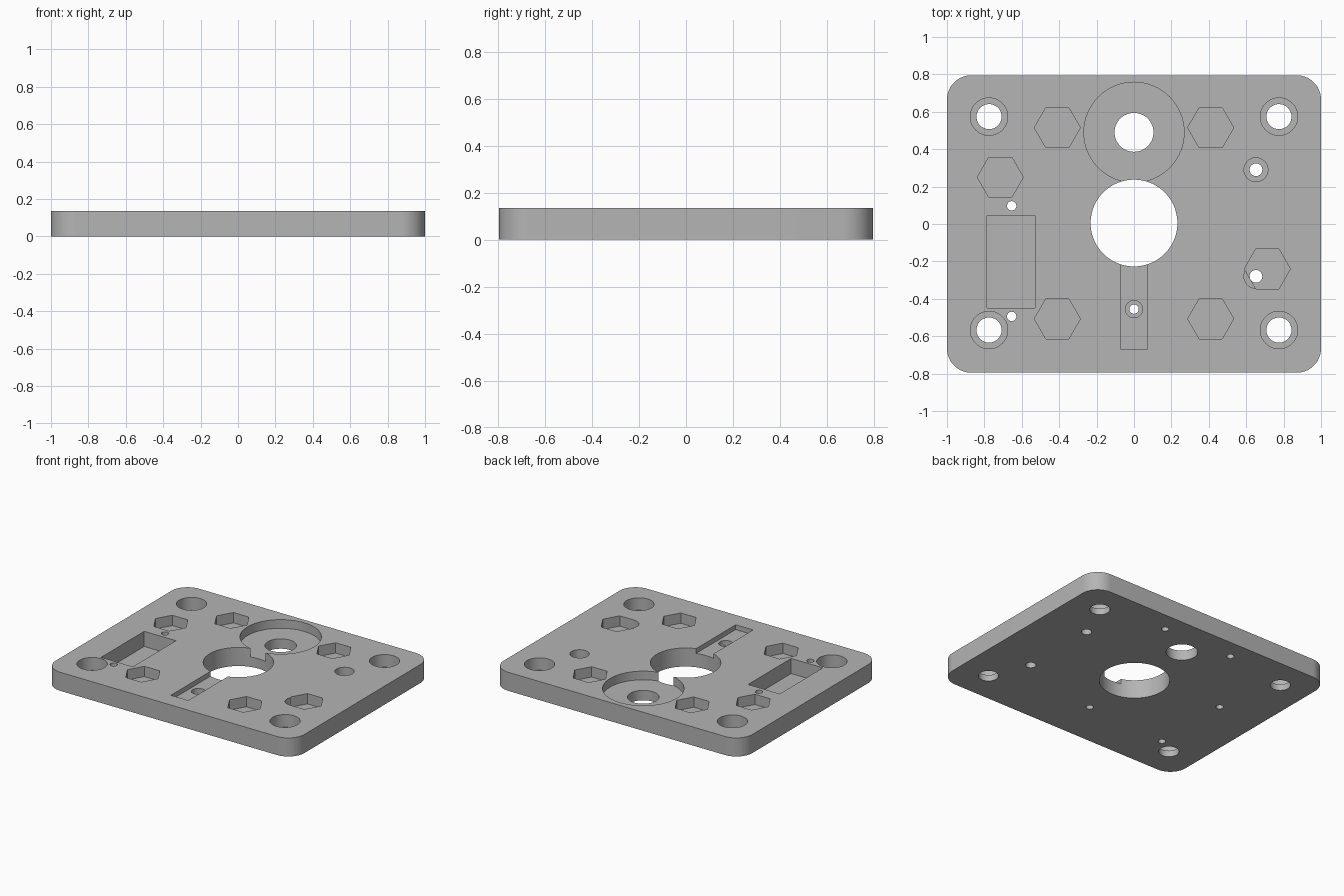
import bpy, bmesh, math
from mathutils import Matrix, Vector

cube = bpy.data.objects.get("Cube")
if cube:
    bpy.data.objects.remove(cube, do_unlink=True)

THICK = 0.135
HALF_X, HALF_Y, CORNER = 1.0, 0.795, 0.13

grey = bpy.data.materials.new("plain_grey")
grey.use_nodes = True
COLOUR = (0.46, 0.46, 0.46, 1)
grey.diffuse_color = COLOUR
grey.node_tree.nodes["Principled BSDF"].inputs["Base Color"].default_value = COLOUR


def make_object(name, bm):
    bmesh.ops.recalc_face_normals(bm, faces=bm.faces[:])
    mesh = bpy.data.meshes.new(name)
    bm.to_mesh(mesh)
    bm.free()
    mesh.materials.append(grey)
    obj = bpy.data.objects.new(name, mesh)
    bpy.context.collection.objects.link(obj)
    return obj


# Plate with rounded corners, extruded from its outline
bm = bmesh.new()
outline = []
for corner, (sx, sy) in enumerate([(1, 1), (-1, 1), (-1, -1), (1, -1)]):
    for step in range(17):
        a = math.pi / 2 * (corner + step / 16)
        outline.append(bm.verts.new((sx * (HALF_X - CORNER) + CORNER * math.cos(a),
                                     sy * (HALF_Y - CORNER) + CORNER * math.sin(a), 0)))
base = bm.faces.new(outline)
top = bmesh.ops.extrude_face_region(bm, geom=[base])["geom"]
bmesh.ops.translate(bm, vec=(0, 0, THICK),
                    verts=[v for v in top if isinstance(v, bmesh.types.BMVert)])
plate = make_object("mounting_plate", bm)


def cut(bm):
    """Subtract a solid from the plate and discard the cutter."""
    cutter = make_object("cutter", bm)
    cutter.hide_render = True
    mod = plate.modifiers.new("cut", "BOOLEAN")
    mod.operation, mod.solver, mod.object = "DIFFERENCE", "EXACT", cutter
    bpy.context.view_layer.objects.active = plate
    bpy.ops.object.modifier_apply(modifier=mod.name)
    bpy.data.objects.remove(cutter, do_unlink=True)


def bore(x, y, radius, low=-0.1, high=THICK + 0.1, sides=64):
    bm = bmesh.new()
    bmesh.ops.create_cone(bm, cap_ends=True, segments=sides, radius1=radius,
                          radius2=radius, depth=high - low,
                          matrix=Matrix.Translation((x, y, (low + high) / 2)))
    cut(bm)


def hex_pocket(x, y, depth=0.075):
    bm = bmesh.new()
    low, high = THICK - depth, THICK + 0.1
    ring = [bm.verts.new((x + 0.123 * math.cos(i * math.pi / 3),
                          y + 0.123 * math.sin(i * math.pi / 3), low)) for i in range(6)]
    face = bm.faces.new(ring)
    ext = bmesh.ops.extrude_face_region(bm, geom=[face])["geom"]
    bmesh.ops.translate(bm, vec=(0, 0, high - low),
                        verts=[v for v in ext if isinstance(v, bmesh.types.BMVert)])
    cut(bm)


def box_pocket(x0, x1, y0, y1, depth):
    bm = bmesh.new()
    low, high = THICK - depth, THICK + 0.1
    centre = Vector(((x0 + x1) / 2, (y0 + y1) / 2, (low + high) / 2))
    size = Matrix.Diagonal((x1 - x0, y1 - y0, high - low, 1))
    bmesh.ops.create_cube(bm, size=1, matrix=Matrix.Translation(centre) @ size)
    cut(bm)


# Slot and rectangular pocket
box_pocket(-0.07, 0.07, -0.67, -0.1, 0.035)
box_pocket(-0.785, -0.53, -0.45, 0.045, 0.11)

# Round pocket with its hole, then the large central hole
bore(0, 0.49, 0.268, low=THICK - 0.063)
bore(0, 0.49, 0.104)
bore(0, 0.005, 0.232, sides=96)

# Counterbored corner holes
for sx in (-1, 1):
    for y in (-0.567, 0.574):
        bore(sx * 0.775, y, 0.1, low=THICK - 0.09)
        bore(sx * 0.775, y, 0.067)

# Hexagonal nut pockets
for x, y in [(-0.41, 0.515), (0.41, 0.515), (-0.41, -0.507), (0.41, -0.507),
             (-0.715, 0.25), (0.713, -0.24)]:
    hex_pocket(x, y)

# Small counterbored holes on one side
for y in (0.29, -0.28):
    bore(0.652, y, 0.064, low=THICK - 0.066, sides=48)
    bore(0.652, y, 0.034, sides=32)

# Slot screw hole
bore(0, -0.455, 0.046, low=0.06, sides=32)
bore(0, -0.455, 0.025, sides=32)

# Screw holes at both ends of the rectangular pocket
for y in (0.097, -0.494):
    bore(-0.654, y, 0.025, sides=32)

# Blind holes in the underside
for sx in (-1, 1):
    bore(sx * 0.28, 0.652, 0.025, high=0.1, sides=32)

# Smooth round walls, sharp edges elsewhere
bpy.ops.object.select_all(action="DESELECT")
plate.select_set(True)
bpy.context.view_layer.objects.active = plate
bpy.ops.object.shade_smooth_by_angle(angle=math.radians(30))
